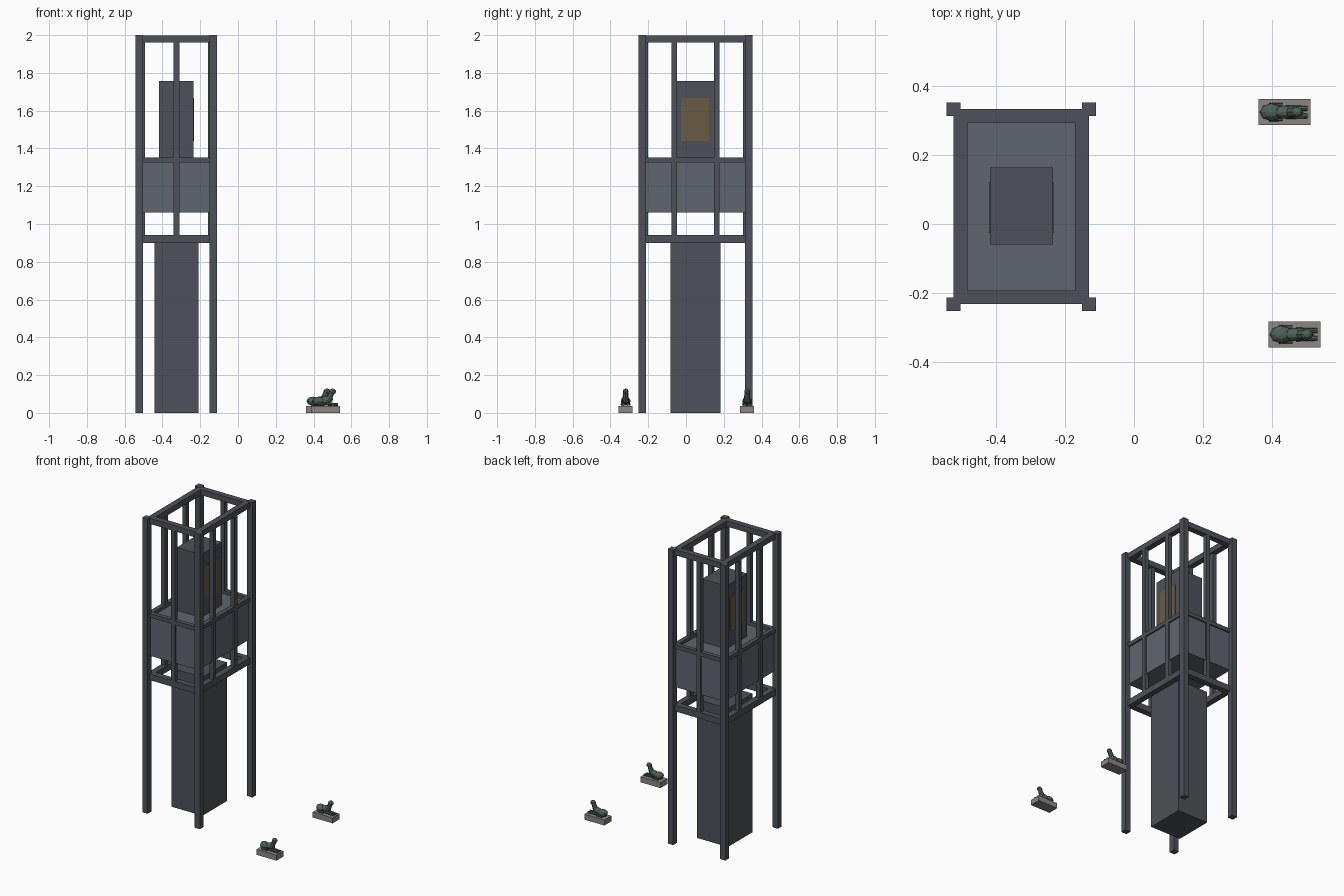
import bpy, math
from mathutils import Vector

if "Cube" in bpy.data.objects:
    bpy.data.objects.remove(bpy.data.objects["Cube"])


def mat(name, rgb):
    m = bpy.data.materials.new(name)
    m.diffuse_color = (*rgb, 1)
    m.use_nodes = True
    m.node_tree.nodes["Principled BSDF"].inputs["Base Color"].default_value = m.diffuse_color
    return m


DARK = mat("dark_steel", (0.075, 0.085, 0.10))
STEEL = mat("tank_steel", (0.115, 0.13, 0.155))
AMBER = mat("amber_window", (0.14, 0.105, 0.06))
STONE = mat("plinth_stone", (0.26, 0.24, 0.22))
BRONZE = mat("green_bronze", (0.08, 0.12, 0.105))


def finish(name, m):
    o = bpy.context.object
    o.name = name
    o.data.materials.append(m)
    return o


def box(name, lo, hi, m):
    lo, hi = Vector(lo), Vector(hi)
    bpy.ops.mesh.primitive_cube_add(size=1, location=(lo + hi) / 2)
    bpy.context.object.scale = hi - lo
    return finish(name, m)


def ball(name, loc, radii, m, tilt=0):
    bpy.ops.mesh.primitive_uv_sphere_add(segments=8, ring_count=6, radius=1,
                                         location=loc, rotation=(0, tilt, 0))
    bpy.context.object.scale = radii
    return finish(name, m)


def limb(name, a, b, r1, r2, m):
    a, b = Vector(a), Vector(b)
    bpy.ops.mesh.primitive_cone_add(vertices=8, radius1=r1, radius2=r2,
                                    depth=(b - a).length, location=(a + b) / 2)
    bpy.context.object.rotation_euler = (b - a).to_track_quat('Z', 'Y').to_euler()
    return finish(name, m)


CX, CY = -0.326, 0.05      # tower centre
HX, HY = 0.196, 0.282      # half spacing of the posts


def ring(name, z0, z1, w):
    # four beams whose outer faces lie on the post centre lines
    for s, side in ((-1, "a"), (1, "b")):
        y0, y1 = sorted((CY + s * HY, CY + s * (HY - w)))
        box(f"{name}_long_{side}", (CX - HX, y0, z0), (CX + HX, y1, z1), DARK)
        x0, x1 = sorted((CX + s * HX, CX + s * (HX - w)))
        box(f"{name}_side_{side}", (x0, CY - HY + w, z0), (x1, CY + HY - w, z1), DARK)


# corner posts
for sx in (-1, 1):
    for sy in (-1, 1):
        x, y = CX + sx * HX, CY + sy * HY
        box("corner_post", (x - .02, y - .02, 0), (x + .02, y + .02, 2), DARK)

# horizontal frames
ring("lower_frame", 0.90, 0.942, 0.04)
ring("middle_rail", 1.325, 1.352, 0.03)
ring("top_frame", 1.96, 1.998, 0.04)

# slim uprights: one on each narrow face, two on each wide face
for s in (-1, 1):
    y0, y1 = sorted((CY + s * HY, CY + s * (HY - .03)))
    box("narrow_upright", (CX - .015, y0, .94), (CX + .015, y1, 1.96), DARK)
    x0, x1 = sorted((CX + s * HX, CX + s * (HX - .03)))
    for dy in (-.113, .113):
        box("wide_upright", (x0, CY + dy - .015, .94), (x1, CY + dy + .015, 1.96), DARK)

# central column, tank and upper cabin
box("column", (-.442, -.083, 0), (-.209, .182, .94), DARK)
box("tank", (CX - HX + .01, CY - HY + .01, 1.06),
    (CX + HX - .01, CY + HY - .01, 1.33), STEEL)
box("cabin", (-.417, -.06, 1.33), (-.235, .163, 1.757), DARK)
for x in (-.417, -.235):
    box("cabin_window", (x - .002, -.026, 1.44), (x + .002, .122, 1.666), AMBER)

# two crouching statues on plinths
for px, py in ((.435, .3235), (.464, -.3195)):
    def at(x, y, z):
        return (px + x, py + y, z)
    box("plinth", at(-.075, -.0375, 0), at(.075, .0375, .037), STONE)
    ball("haunches", at(-.038, 0, .062), (.034, .026, .024), BRONZE)
    ball("body", at(-.002, 0, .067), (.042, .019, .021), BRONZE, math.radians(-10))
    limb("neck", at(.014, 0, .065), at(.034, 0, .112), .018, .013, BRONZE)
    ball("head", at(.036, 0, .113), (.019, .015, .016), BRONZE)
    for s in (-1, 1):
        limb("foreleg", at(.005, s * .011, .048), at(.066, s * .011, .044), .009, .007, BRONZE)
        limb("hind_leg", at(-.045, s * .019, .045), at(-.005, s * .019, .044), .008, .007, BRONZE)
